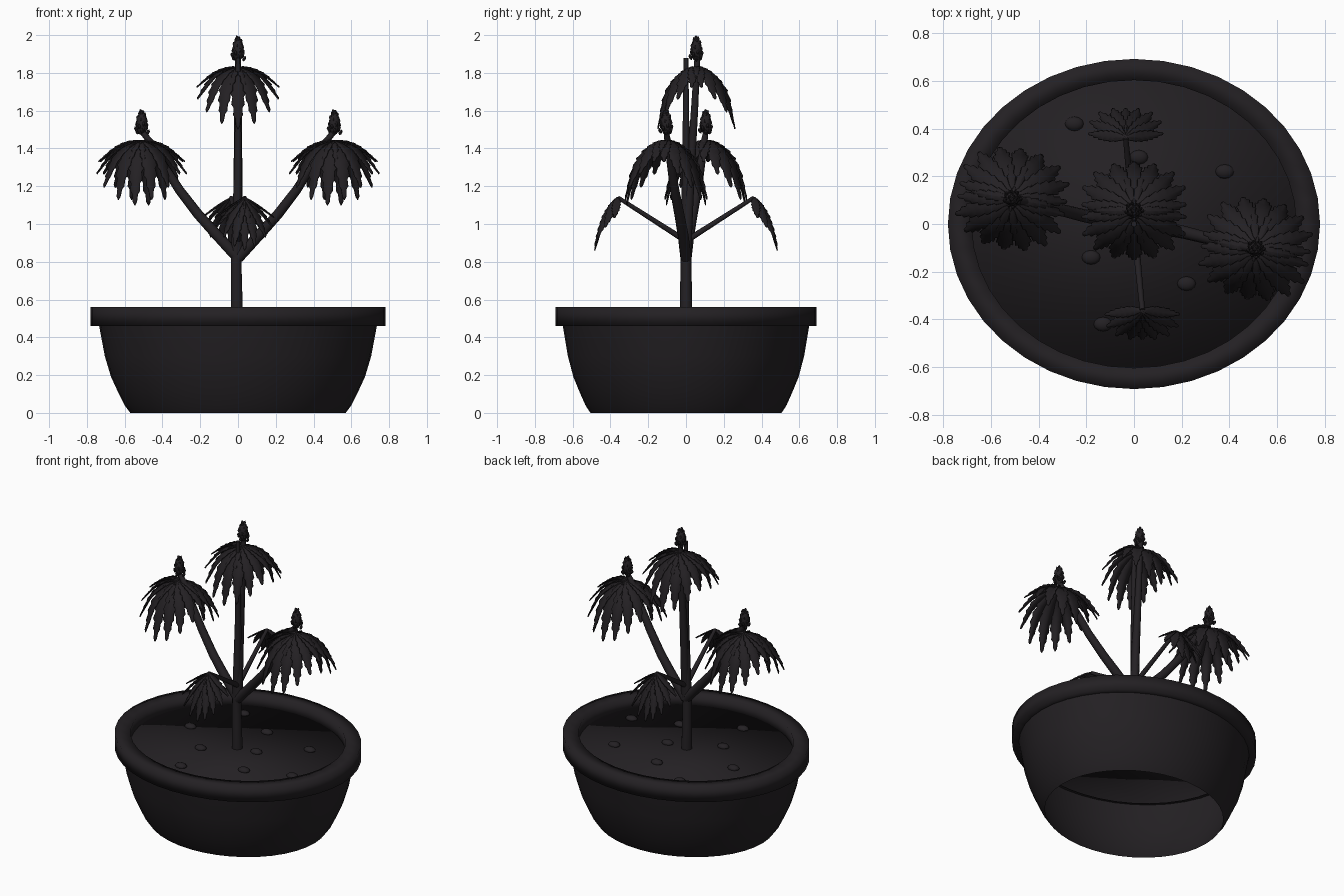
import bpy, bmesh, math
from mathutils import Vector, Matrix

if "Cube" in bpy.data.objects:
    bpy.data.objects.remove(bpy.data.objects["Cube"])

OVAL = 0.887   # depth / width of the pot
dark = bpy.data.materials.new("dark")
dark.diffuse_color = (0.017, 0.0145, 0.017, 1)
dark.use_nodes = True
dark.node_tree.nodes["Principled BSDF"].inputs["Base Color"].default_value = dark.diffuse_color


def add(name, bm, smooth=35):
    me = bpy.data.meshes.new(name)
    bmesh.ops.recalc_face_normals(bm, faces=bm.faces)
    bm.to_mesh(me)
    bm.free()
    return link(name, me, smooth)


def link(name, me, smooth=35):
    ob = bpy.data.objects.new(name, me)
    bpy.context.collection.objects.link(ob)
    me.materials.clear()
    me.materials.append(dark)
    bpy.ops.object.select_all(action='DESELECT')
    ob.select_set(True)
    bpy.context.view_layer.objects.active = ob
    if smooth >= 180:
        bpy.ops.object.shade_smooth()
    else:
        bpy.ops.object.shade_smooth_by_angle(angle=math.radians(smooth))
    return ob


def lathe(name, profile, closed=False, caps=False, n=40):
    bm = bmesh.new()
    rings = [[bm.verts.new((r * math.cos(2 * math.pi * i / n),
                            r * OVAL * math.sin(2 * math.pi * i / n), z))
              for i in range(n)] for r, z in profile]
    pairs = list(zip(rings, rings[1:])) + ([(rings[-1], rings[0])] if closed else [])
    for a, b in pairs:
        for i in range(n):
            j = (i + 1) % n
            bm.faces.new((a[i], a[j], b[j], b[i]))
    if caps:
        bm.faces.new(rings[0])
        bm.faces.new(rings[-1])
    return add(name, bm, 180)


def tube(name, pts):
    """Tapered stem through (x, y, z, radius) points."""
    cu = bpy.data.curves.new(name + "_path", 'CURVE')
    cu.dimensions = '3D'
    cu.bevel_depth, cu.bevel_resolution, cu.use_fill_caps = 1, 3, True
    sp = cu.splines.new('POLY')
    sp.points.add(len(pts) - 1)
    for p, (x, y, z, r) in zip(sp.points, pts):
        p.co, p.radius = (x, y, z, 1), r
    tmp = bpy.data.objects.new("tmp", cu)
    bpy.context.collection.objects.link(tmp)
    dg = bpy.context.evaluated_depsgraph_get()
    me = bpy.data.meshes.new_from_object(tmp.evaluated_get(dg))
    bpy.data.objects.remove(tmp)
    me.name = name
    return link(name, me, 60)


def leaflet(bm, mat, theta, length, width, p0, p1, teeth=7):
    """Serrated, slightly folded blade that droops from pitch p0 to p1."""
    out = Vector((math.sin(theta), math.cos(theta), 0))
    side = Vector((math.cos(theta), -math.sin(theta), 0))
    n = teeth * 2
    pos, prev = Vector(), None
    for i in range(n + 1):
        t = i / n
        pitch = p0 + (p1 - p0) * min(1, t * 1.4)
        fwd = out * math.cos(pitch) - Vector((0, 0, math.sin(pitch)))
        if i:
            pos = pos + fwd * (length / n)
        w = width * (math.sin(math.pi * min(1, 0.06 + 0.94 * t ** 0.85)) ** 0.8)
        w = max(w * (1.0 if i % 2 else 0.76), 0.0015)
        up = side.cross(fwd)
        up *= math.copysign(1, up.z)
        back = fwd * (0.012 if i % 2 else 0)
        row = [bm.verts.new(mat @ (pos + side * w * s + back * abs(s) + up * 0.25 * w * abs(s)))
               for s in (-1, 0, 1)]
        if prev:
            for k in (0, 1):
                bm.faces.new((prev[k], prev[k + 1], row[k + 1], row[k]))
        prev = row


def palm_leaf(name, loc, yaw, scale, steep0=0.0, steep1=0.0):
    bm = bmesh.new()
    mat = Matrix.Translation(loc) @ Matrix.Rotation(yaw, 4, 'Z') @ Matrix.Scale(scale, 4)
    rad = math.radians
    # angle, length, half width, start and end droop
    fan = [(0, .405, .042, 20, 76), (24, .385, .041, 17, 72), (46, .345, .039, 11, 62),
           (65, .30, .037, 5, 50), (83, .25, .032, 0, 38)]
    for a, l, w, p0, p1 in fan:
        for s in ((1, -1) if a else (1,)):
            leaflet(bm, mat, rad(a * s), l, w, rad(p0 + steep0), rad(p1 + steep1))
    ob = add(name, bm)
    sol = ob.modifiers.new("thickness", 'SOLIDIFY')
    sol.thickness, sol.offset = 0.006, 0


def bud(name, loc):
    """Knobbly flower: core with spiralling rounded scales."""
    bm = bmesh.new()
    bmesh.ops.create_icosphere(bm, subdivisions=2, radius=1, matrix=Matrix.Translation(
        loc + Vector((0, 0, .06))) @ Matrix.Diagonal((.03, .03, .065, 1)))
    for i in range(26):
        t = i / 25
        a = i * 2.4
        r = .030 * (1 - t) ** 0.6 + .003
        m = (Matrix.Translation(loc + Vector((r * math.cos(a), r * math.sin(a), .012 + .108 * t)))
             @ Matrix.Rotation(a, 4, 'Z') @ Matrix.Rotation(.4, 4, 'Y')
             @ Matrix.Diagonal((.010, .010, .017, 1)))
        bmesh.ops.create_icosphere(bm, subdivisions=1, radius=1, matrix=m)
    add(name, bm)


# Pot: open-bottomed wall, square rim, soil disc
lathe("pot_wall", [(.57, 0), (.60, .04), (.635, .11), (.672, .19), (.705, .3), (.737, .47)])
lathe("pot_rim", [(.78, .46), (.78, .56), (.68, .56), (.68, .46)], closed=True)
lathe("soil", [(.70, .45), (.70, .49)], caps=True)

# Pebbles on the soil
bm = bmesh.new()
for x, y in [(-.25, .42), (.02, .28), (.38, .22), (-.18, -.14), (.22, -.25),
             (-.13, -.42), (-.41, .08), (.13, .01), (.51, -.15)]:
    bmesh.ops.create_uvsphere(bm, u_segments=12, v_segments=8, radius=1, matrix=Matrix.Translation(
        (x, y, .494)) @ Matrix.Diagonal((.039, .03, .02, 1)))
add("pebbles", bm)

# Trunk and central stem
tube("trunk", [(-.005, 0, .47, .034), (-.01, 0, .85, .028), (0, 0, 1.3, .021), (0, 0, 1.88, .012)])
tube("centre_stem", [(0, 0, .82, .028), (0, .02, 1.2, .024), (0, .045, 1.6, .02), (0, .06, 1.88, .016)])

# Side branches and leaf stalks, each repeated by a half turn
heads = [("centre", Vector((0, .055, 1.83)), 0, 1.0)]
for s, side in ((1, "right"), (-1, "left")):
    tube(side + "_branch", [(0, 0, .82, .03), (s * .11, -s * .015, .94, .029),
                            (s * .21, -s * .035, 1.05, .027), (s * .31, -s * .06, 1.18, .025),
                            (s * .40, -s * .08, 1.32, .022), (s * .46, -s * .095, 1.43, .019),
                            (s * .51, -s * .105, 1.49, .014)])
    heads.append((side, Vector((s * .51, -s * .105, 1.44)), math.radians(-10), 1.04))
    end = Vector((s * .035, -s * .36, 1.14))
    tube(side + "_stalk", [(0, 0, .91, .016), (end.x, end.y, end.z, .011)])
    palm_leaf(side + "_low_leaf", end, math.radians(180 if s > 0 else 0), .76, 34, -4)

# Leaf pairs and flower buds at the stem tips
for name, p, yaw, sc in heads:
    palm_leaf(name + "_back_leaf", p, yaw, sc)
    palm_leaf(name + "_front_leaf", p, yaw + math.pi, sc)
    bud(name + "_bud", p + Vector((0, 0, .033)))
